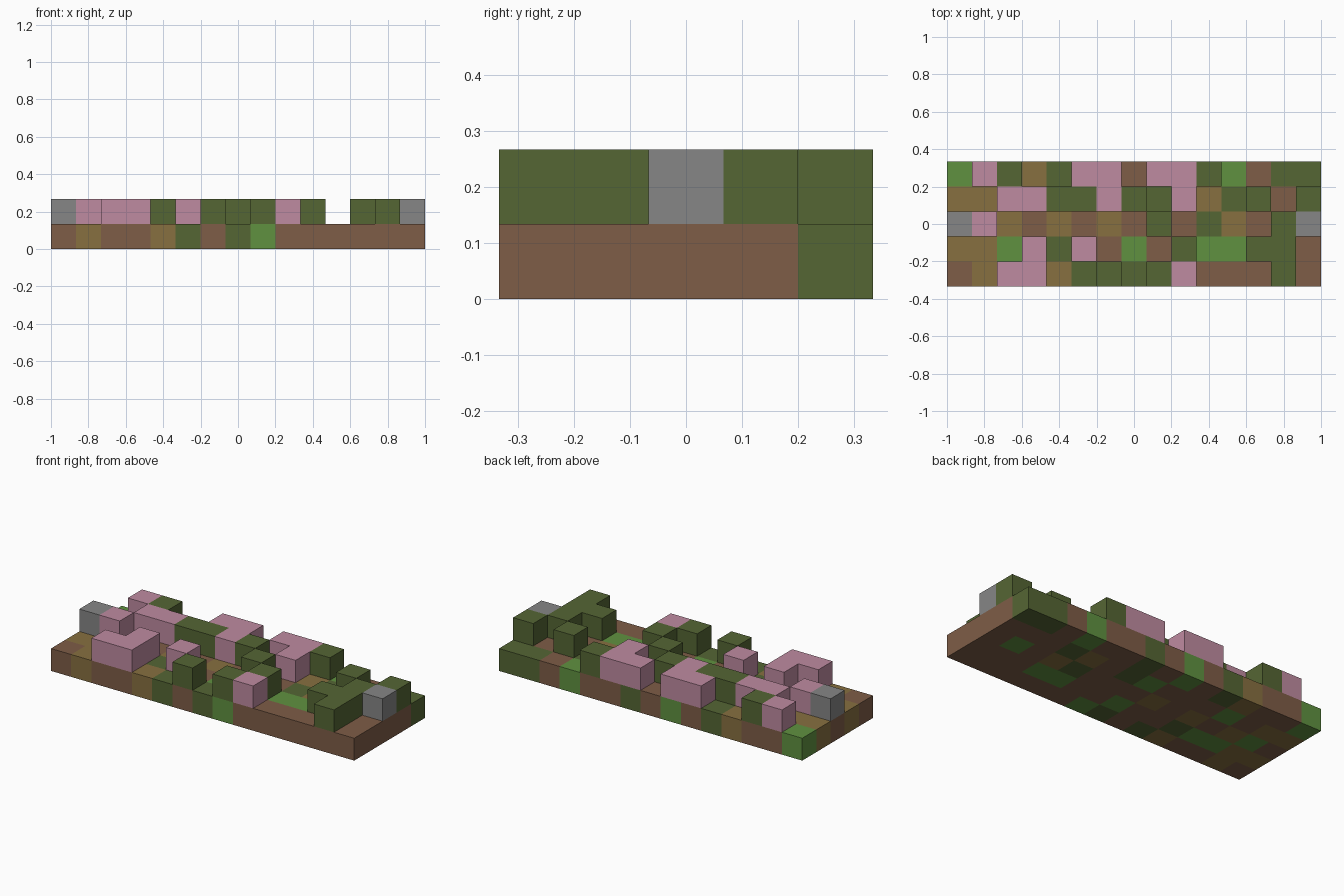
import bpy
import bmesh
from mathutils import Vector

cube = bpy.data.objects.get("Cube")
if cube:
    bpy.data.objects.remove(cube)

# Materials, keyed by the letter used in the tile maps
PALETTE = {
    "B": ("soil brown", (126, 93, 71)),
    "O": ("olive brown", (135, 112, 64)),
    "D": ("dark leaf green", (85, 102, 52)),
    "G": ("bright grass green", (96, 145, 64)),
    "P": ("blossom pink", (191, 139, 161)),
    "S": ("stone grey", (134, 134, 134)),
}


def linear(value):
    c = value / 255
    return c / 12.92 if c <= 0.04045 else ((c + 0.055) / 1.055) ** 2.4


def make_material(name, rgb):
    colour = (*[linear(v) for v in rgb], 1)
    mat = bpy.data.materials.new(name)
    mat.use_nodes = True
    mat.diffuse_color = colour
    shader = mat.node_tree.nodes["Principled BSDF"]
    shader.inputs["Base Color"].default_value = colour
    shader.inputs["Roughness"].default_value = 0.9
    return mat


MATERIALS = {key: make_material(*entry) for key, entry in PALETTE.items()}

# Tile maps, listed from the back row to the front row
GROUND = [
    "GBBODBGBDBBGBDD",
    "OOBGBBBGDBODBBB",
    "BGOBOBOBBBDOBGB",
    "OOGGDBBGBBGGBBB",
    "BOBBODBDGBBBBBB",
]
RAISED = [
    ".PD..PP.PPD....",
    "..PPDDPD.P..D.D",
    "SP......D....DS",
    "...P.P...D..DD.",
    "..PP..D.DP...D.",
]
COLS, ROWS = len(GROUND[0]), len(GROUND)
CELL = 2 / COLS


def read_cells(rows, level):
    return {(col, ROWS - 1 - r, level): letter
            for r, row in enumerate(rows)
            for col, letter in enumerate(row) if letter != "."}


ground = read_cells(GROUND, 0)
raised = read_cells(RAISED, 1)
occupied = set(ground) | set(raised)


def build_blocks(name, cells):
    """Join blocks into one mesh, keeping only the outward faces."""
    bm = bmesh.new()
    letters = sorted(set(cells.values()))
    for cell, letter in cells.items():
        for axis in range(3):
            for side in (0, 1):
                neighbour = list(cell)
                neighbour[axis] += 2 * side - 1
                if tuple(neighbour) in occupied:
                    continue
                u, v = (axis + 1) % 3, (axis + 2) % 3
                corners = []
                for a, b in ((0, 0), (1, 0), (1, 1), (0, 1)):
                    p = Vector(cell)
                    p[axis] += side
                    p[u] += a
                    p[v] += b
                    p -= Vector((COLS / 2, ROWS / 2, 0))
                    corners.append(bm.verts.new(p * CELL))
                if side == 0:
                    corners.reverse()
                bm.faces.new(corners).material_index = letters.index(letter)
    bmesh.ops.remove_doubles(bm, verts=bm.verts[:], dist=CELL / 100)
    mesh = bpy.data.meshes.new(name)
    bm.to_mesh(mesh)
    bm.free()
    for letter in letters:
        mesh.materials.append(MATERIALS[letter])
    obj = bpy.data.objects.new(name, mesh)
    bpy.context.collection.objects.link(obj)


# Flat bed of ground tiles
build_blocks("ground_tiles", ground)

# Raised blocks, grouped by kind
for part, letter in (("leafy_bushes", "D"), ("pink_blossoms", "P"), ("stone_posts", "S")):
    build_blocks(part, {c: k for c, k in raised.items() if k == letter})
